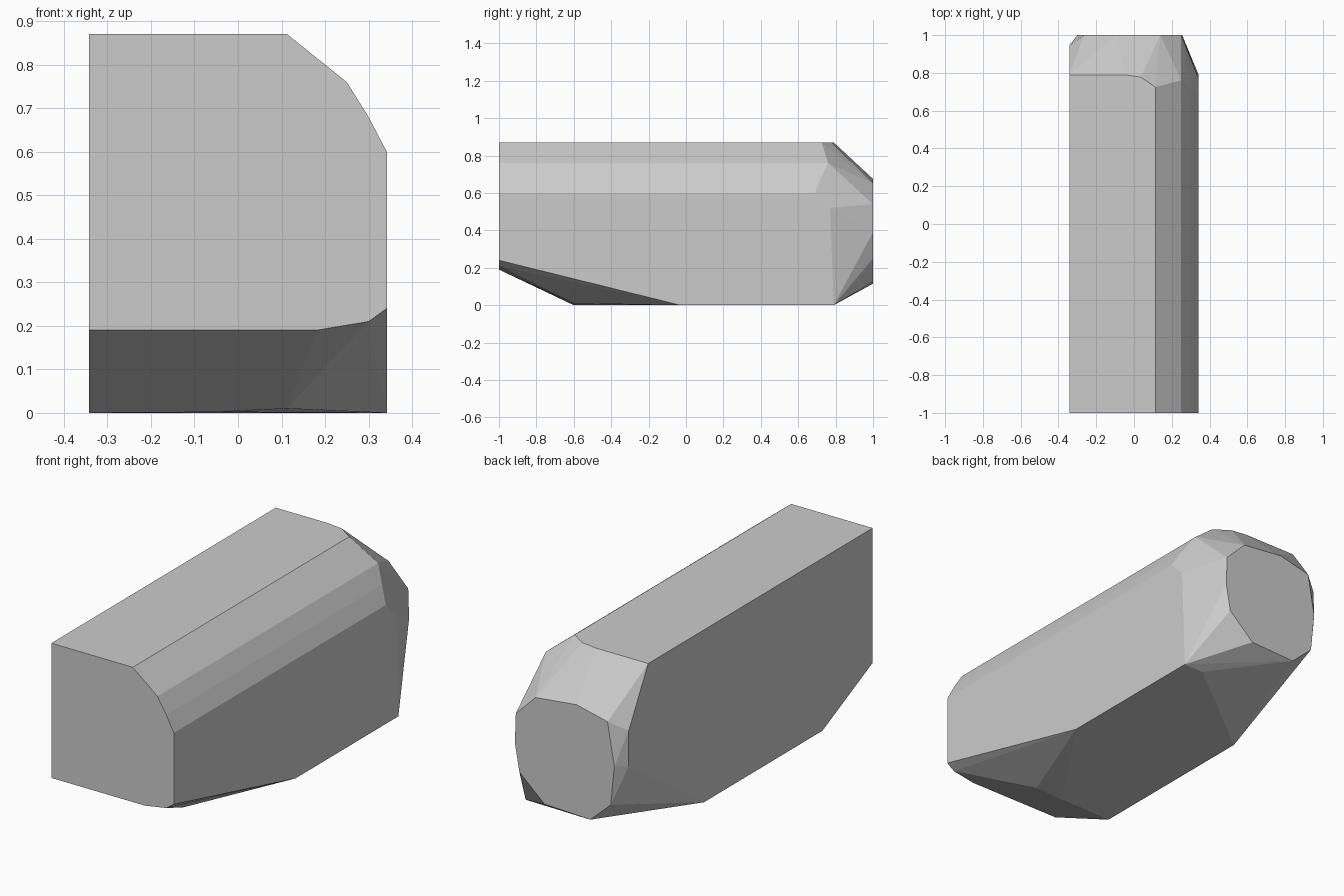
import bpy, bmesh

if "Cube" in bpy.data.objects:
    bpy.data.objects.remove(bpy.data.objects["Cube"])

# Cross-section of the long body at the front: (x, z)
front = [(-.342, .19), (.18, .19), (.30, .21), (.342, .24), (.342, .60),
         (.30, .68), (.25, .76), (.113, .87), (-.342, .87)]
# Outline of the small flat rear cap: (x, z)
rear = [(.255, .39), (.25, .54), (.14, .65), (-.09, .675), (-.262, .635), (-.30, .42),
        (-.28, .22), (-.165, .115), (.09, .125), (.23, .25)]
# Corners of the underside and the shoulders around the rear taper
underside = [(-.342, -.6, 0), (-.05, -.6, .002), (.113, -.6, .01), (.342, -.03, 0),
             (.342, .79, 0), (.23, .79, 0), (-.342, .345, 0)]
shoulder = [(-.342, .79, .87), (-.05, .79, .87), (.035, .778, .87), (.113, .725, .87),
            (.25, .76, .76), (.30, .72, .68), (.342, .69, .60), (.342, .77, .52),
            (-.342, .945, .59), (-.342, .945, .41)]

points = ([(x, -1, z) for x, z in front] + [(x, 1, z) for x, z in rear]
          + underside + shoulder)

# Solid convex body wrapped around the sections
bm = bmesh.new()
for p in points:
    bm.verts.new(p)
hull = bmesh.ops.convex_hull(bm, input=bm.verts)
loose = {g for g in hull["geom_interior"] + hull["geom_unused"]
         if isinstance(g, bmesh.types.BMVert)}
bmesh.ops.delete(bm, geom=[v for v in loose if v.is_valid and not v.link_faces], context="VERTS")
bmesh.ops.dissolve_limit(bm, angle_limit=.01, verts=bm.verts, edges=bm.edges)
bmesh.ops.recalc_face_normals(bm, faces=bm.faces)
mesh = bpy.data.meshes.new("tapered_block")
bm.to_mesh(mesh)
bm.free()

block = bpy.data.objects.new("tapered_block", mesh)
bpy.context.collection.objects.link(block)

# Plain grey finish
grey = bpy.data.materials.new("plain grey")
grey.diffuse_color = (.6, .6, .6, 1)
grey.use_nodes = True
grey.node_tree.nodes["Principled BSDF"].inputs["Base Color"].default_value = grey.diffuse_color
mesh.materials.append(grey)
